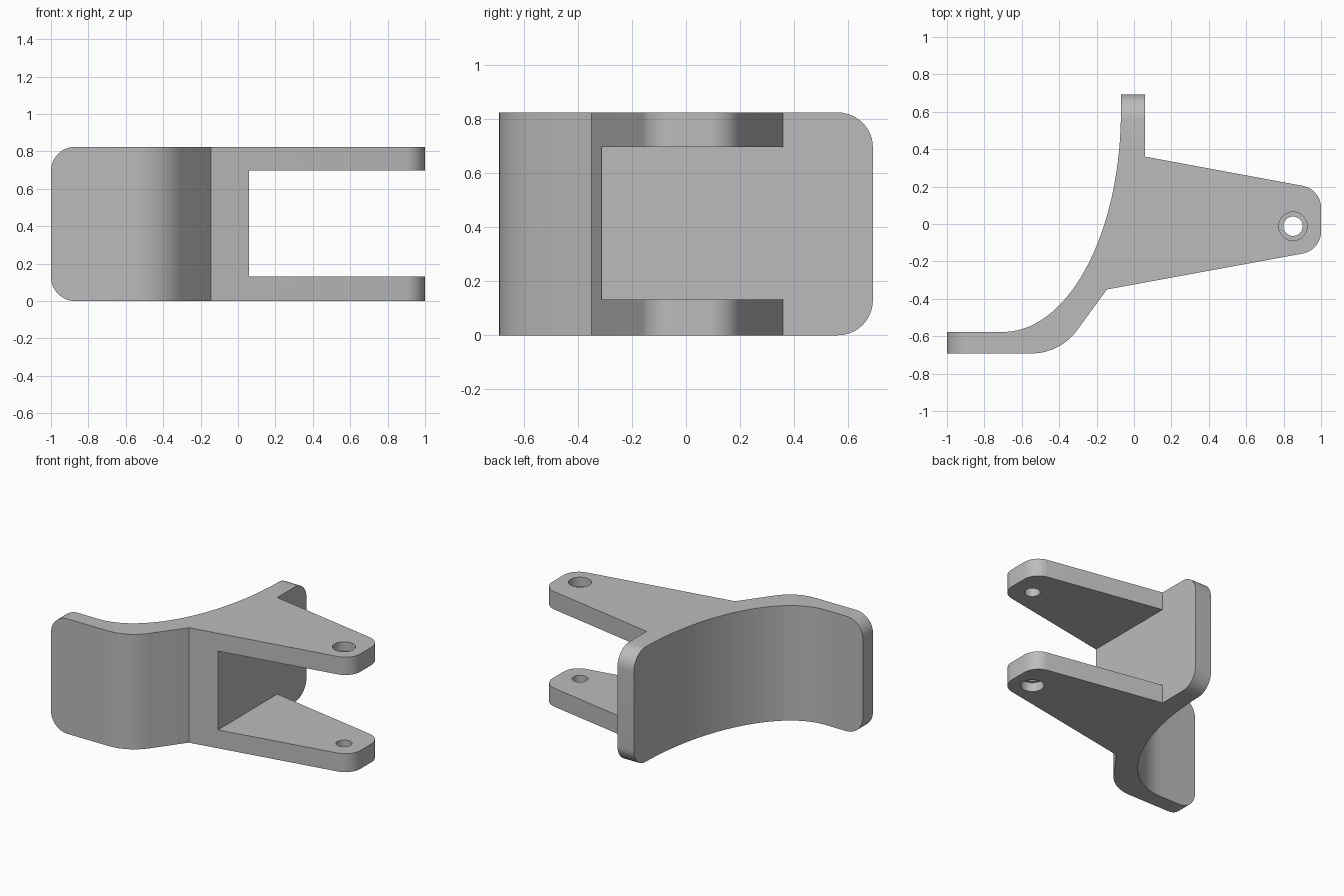
import bpy
import bmesh
import math
from mathutils import Vector

cube = bpy.data.objects.get("Cube")
if cube:
    bpy.data.objects.remove(cube, do_unlink=True)

HEIGHT = 0.825
CORNER_R = 0.13
BACK = 0.692

grey = bpy.data.materials.new("plain grey")
grey.use_nodes = True
grey.diffuse_color = (0.5, 0.5, 0.5, 1)
grey.node_tree.nodes["Principled BSDF"].inputs["Base Color"].default_value = (0.5, 0.5, 0.5, 1)


def prism(name, points, axis, low, high):
    """Extrude a 2D outline along an axis."""
    place = {"X": lambda p, h: (h, p[0], p[1]),
             "Y": lambda p, h: (p[0], h, p[1]),
             "Z": lambda p, h: (p[0], p[1], h)}[axis]
    bm = bmesh.new()
    face = bm.faces.new([bm.verts.new(place(p, low)) for p in points])
    side = bmesh.ops.extrude_face_region(bm, geom=[face])
    moved = [v for v in side["geom"] if isinstance(v, bmesh.types.BMVert)]
    bmesh.ops.translate(bm, verts=moved, vec=place((0, 0), high - low))
    bmesh.ops.recalc_face_normals(bm, faces=bm.faces)
    mesh = bpy.data.meshes.new(name)
    bm.to_mesh(mesh)
    bm.free()
    mesh.materials.append(grey)
    obj = bpy.data.objects.new(name, mesh)
    bpy.context.collection.objects.link(obj)
    return obj


def arc(cx, cy, rx, ry, start, end, steps):
    angles = [math.radians(start + (end - start) * i / steps) for i in range(steps + 1)]
    return [(cx + rx * math.cos(a), cy + ry * math.sin(a)) for a in angles]


def fillet(before, corner, after, radius, steps=12):
    """Round one corner of an outline."""
    c = Vector(corner)
    d1 = (Vector(before) - c).normalized()
    d2 = (Vector(after) - c).normalized()
    half = d1.angle(d2) / 2
    centre = c + (d1 + d2).normalized() * radius / math.sin(half)
    reach = radius / math.tan(half)
    a = c + d1 * reach - centre
    b = c + d2 * reach - centre
    turn = math.atan2(a.x * b.y - a.y * b.x, a.dot(b))
    first = math.degrees(math.atan2(a.y, a.x))
    return arc(centre.x, centre.y, radius, radius, first, first + math.degrees(turn), steps)


def cut(target, cutter):
    cutter.hide_render = True
    mod = target.modifiers.new("cut", "BOOLEAN")
    mod.operation = "DIFFERENCE"
    mod.solver = "EXACT"
    mod.object = cutter
    bpy.context.view_layer.objects.active = target
    bpy.ops.object.modifier_apply(modifier=mod.name)
    bpy.data.objects.remove(cutter, do_unlink=True)


# Curved plate with the arm outline, seen from above
front_left = (-1, -BACK)
bend = (-0.395, -BACK)
elbow = (-0.145, -0.35)
tip_front, tip_back = (1, -0.14), (1, 0.186)
shoulder = (0.06, 0.36)
outline = [front_left]
outline += fillet(front_left, bend, elbow, 0.3)
outline += [elbow]
outline += fillet(elbow, tip_front, tip_back, 0.12)
outline += fillet(tip_front, tip_back, shoulder, 0.12)
outline += [shoulder, (0.06, BACK), (-0.07, BACK)]
outline += arc(-0.7, 0.6, 0.63, 1.177, 0, -90, 40)
outline += [(-1, -0.577)]
bracket = prism("clevis_bracket", outline, "Z", 0, HEIGHT)

# Gap between the two arms
gap = [(0.06, 0.132), (1.2, 0.132), (1.2, 0.697), (0.06, 0.697)]
cut(bracket, prism("gap_cutter", gap, "Y", -0.6, 0.36))

# Rounded corners on both plate ends
for axis, end, sign, low, high in (("Y", -1, -1, -0.8, -0.5), ("X", BACK, 1, -0.2, 0.2)):
    for edge, up in ((0, -1), (HEIGHT, 1)):
        cx = end - sign * CORNER_R
        cz = edge - up * CORNER_R
        shape = arc(cx, cz, sign * CORNER_R, up * CORNER_R, 0, 90, 12)
        out_x, out_z = end + sign * 0.05, edge + up * 0.05
        shape += [(cx, out_z), (out_x, out_z), (out_x, cz)]
        cut(bracket, prism("corner_cutter", shape, axis, low, high))

# Pin hole through both arms, with a wider recess on each outer face
for radius, low, high in ((0.052, -0.1, 1), (0.076, -0.1, 0.065), (0.076, HEIGHT - 0.065, 1)):
    circle = arc(0.85, -0.012, radius, radius, 0, 360, 40)[:-1]
    cut(bracket, prism("hole_cutter", circle, "Z", low, high))

bpy.ops.object.select_all(action="DESELECT")
bracket.select_set(True)
bpy.context.view_layer.objects.active = bracket
bpy.ops.object.shade_smooth_by_angle(angle=math.radians(30))
